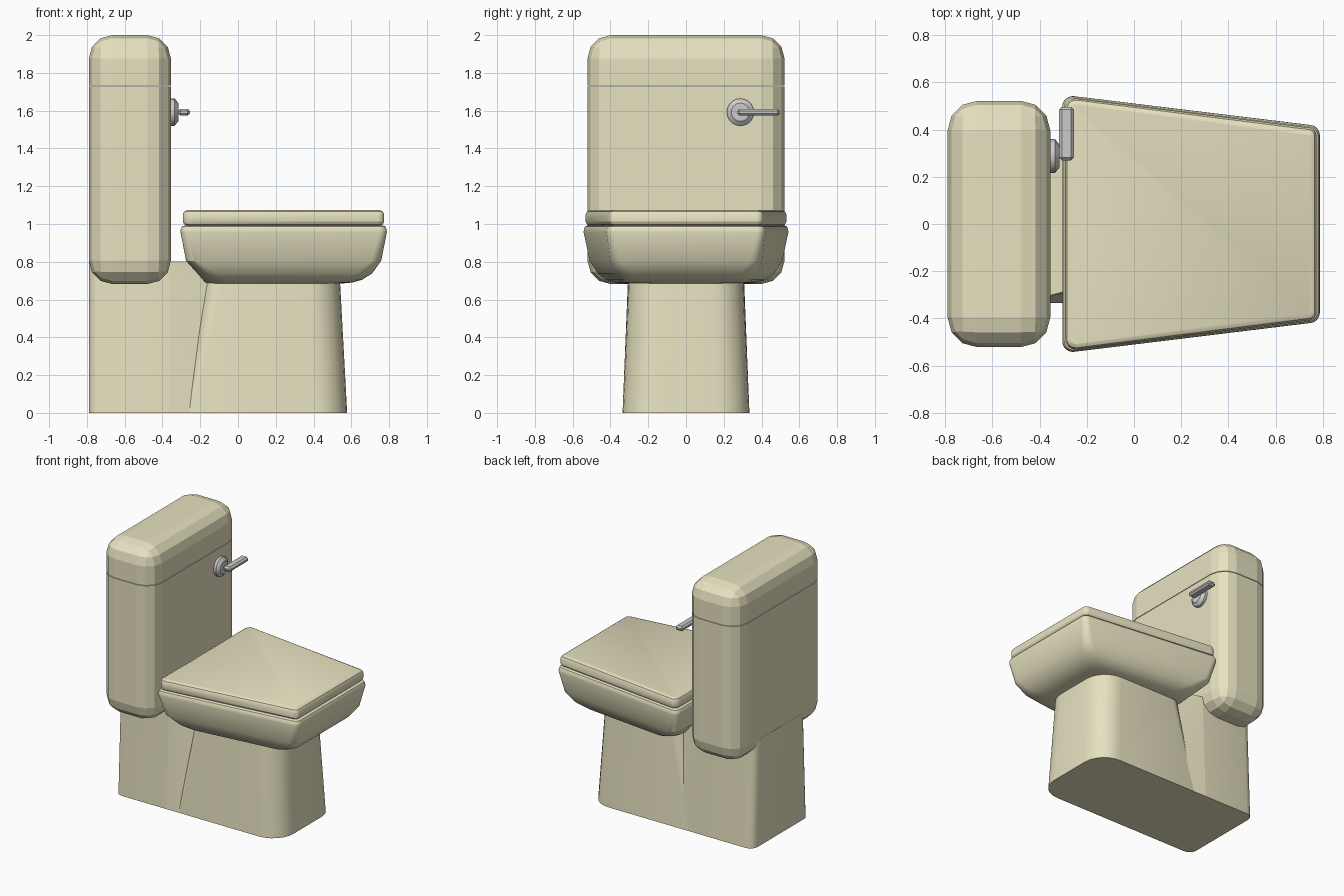
import bpy, bmesh, math
from mathutils import Vector, Matrix

if "Cube" in bpy.data.objects:
    bpy.data.objects.remove(bpy.data.objects["Cube"])

cream = bpy.data.materials.new("cream")
cream.diffuse_color = (0.80, 0.76, 0.53, 1)
cream.use_nodes = True
cream.node_tree.nodes["Principled BSDF"].inputs["Base Color"].default_value = cream.diffuse_color


def finish(name, bm, mat=None, smooth=False):
    bmesh.ops.recalc_face_normals(bm, faces=bm.faces)
    mesh = bpy.data.meshes.new(name)
    bm.to_mesh(mesh)
    bm.free()
    ob = bpy.data.objects.new(name, mesh)
    bpy.context.collection.objects.link(ob)
    if mat:
        mesh.materials.append(mat)
    if smooth:
        bpy.ops.object.select_all(action='DESELECT')
        ob.select_set(True)
        bpy.context.view_layer.objects.active = ob
        bpy.ops.object.shade_smooth_by_angle(angle=math.radians(28))
    return ob


def outline(corners, radii, z, n=6):
    """Closed outline with every corner rounded by n segments."""
    pts = []
    for i, c in enumerate(corners):
        c = Vector(c)
        a = (Vector(corners[i - 1]) - c).normalized()
        b = (Vector(corners[(i + 1) % len(corners)]) - c).normalized()
        half = a.angle(b) / 2
        r = radii[i]
        centre = c + (a + b).normalized() * r / math.sin(half)
        p, q = c + a * r / math.tan(half), c + b * r / math.tan(half)
        for k in range(n + 1):
            t = k / n
            swing = math.pi - 2 * half
            s = (math.sin((1 - t) * swing) * (p - centre) + math.sin(t * swing) * (q - centre)) / math.sin(swing)
            pts.append((*(centre + s), z))
    return pts


def trapezoid(xb, yb, xf, yf, z, rb, rf):
    return outline([(xb, -yb), (xf, -yf), (xf, yf), (xb, yb)], [rb, rf, rf, rb], z)


def loft(name, rings):
    bm = bmesh.new()
    loops = [[bm.verts.new(p) for p in ring] for ring in rings]
    for lo, hi in zip(loops, loops[1:]):
        for i in range(len(lo)):
            j = (i + 1) % len(lo)
            bm.faces.new((lo[i], lo[j], hi[j], hi[i]))
    bm.faces.new(loops[0])
    bm.faces.new(loops[-1])
    return finish(name, bm, cream, True)


def rounded_box(lo, hi, bevel, segments):
    lo, hi = Vector(lo), Vector(hi)
    bm = bmesh.new()
    bmesh.ops.create_cube(bm, size=1, matrix=Matrix.Translation((lo + hi) / 2) @ Matrix.Diagonal((*(hi - lo), 1)))
    bmesh.ops.bevel(bm, geom=bm.edges[:], offset=bevel, segments=segments, profile=0.5, affect='EDGES')
    return bm


# tank and its lid: one rounded block split by a thin seam
for name, z, up in (("tank", 1.728, False), ("tank_lid", 1.732, True)):
    bm = rounded_box((-0.79, -0.522, 0.682), (-0.355, 0.522, 2.0), 0.125, 3)
    bmesh.ops.bisect_plane(bm, geom=bm.verts[:] + bm.edges[:] + bm.faces[:], plane_co=(0, 0, z),
                           plane_no=(0, 0, 1), clear_outer=not up, clear_inner=up)
    bmesh.ops.holes_fill(bm, edges=[e for e in bm.edges if e.is_boundary], sides=0)
    finish(name, bm, cream)

# rear of the base, narrowing towards the pedestal
rear = []
for z, y, waist in ((0, 0.336, 0.334), (0.69, 0.308, 0.25), (0.802, 0.304, 0.235)):
    rear.append(outline([(-0.79, -y), (-0.36, -y), (-0.1, -waist), (-0.1, waist), (-0.36, y), (-0.79, y)],
                        [0.06, 0.02, 0.01, 0.01, 0.02, 0.06], z, 4))
loft("base_rear", rear)

# tapered pedestal
loft("pedestal", [trapezoid(-0.27, 0.336, 0.578, 0.336, 0, 0.02, 0.17),
                  trapezoid(-0.18, 0.305, 0.54, 0.305, 0.70, 0.10, 0.17)])

# bowl: section flares from the pedestal out to the rim
bowl = [(-0.17, 0.33, 0.55, 0.30, 0.685, 0.15), (-0.175, 0.385, 0.605, 0.315, 0.690, 0.14),
        (-0.185, 0.435, 0.655, 0.34, 0.704, 0.12), (-0.215, 0.48, 0.71, 0.37, 0.738, 0.09),
        (-0.275, 0.518, 0.758, 0.395, 0.805, 0.06), (-0.304, 0.548, 0.788, 0.415, 0.955, 0.045),
        (-0.303, 0.547, 0.787, 0.414, 0.972, 0.045), (-0.296, 0.540, 0.78, 0.407, 0.987, 0.04),
        (-0.28, 0.524, 0.764, 0.391, 0.993, 0.03)]
loft("bowl", [trapezoid(*r, r[5]) for r in bowl])

# seat lid with rounded rim
lid = []
for z, inset in ((0.992, 0.022), (0.998, 0.008), (1.012, 0), (1.05, 0), (1.066, 0.008), (1.075, 0.026)):
    lid.append(trapezoid(-0.292 + inset, 0.538 - inset, 0.774 - inset, 0.405 - inset, z, 0.045 - inset, 0.035 - inset))
loft("seat_lid", lid)

# flush handle: stepped disc and a flat lever
bm = bmesh.new()
for r1, r2, x0, x1 in ((0.072, 0.072, -0.36, -0.335), (0.072, 0.048, -0.335, -0.316)):
    bmesh.ops.create_cone(bm, cap_ends=True, segments=20, radius1=r1, radius2=r2, depth=x1 - x0,
                          matrix=Matrix.Translation(((x0 + x1) / 2, 0.288, 1.592)) @ Matrix.Rotation(math.pi / 2, 4, 'Y'))
finish("handle_disc", bm, None, True)
finish("handle_lever", rounded_box((-0.317, 0.27, 1.574), (-0.255, 0.497, 1.61), 0.012, 1))
